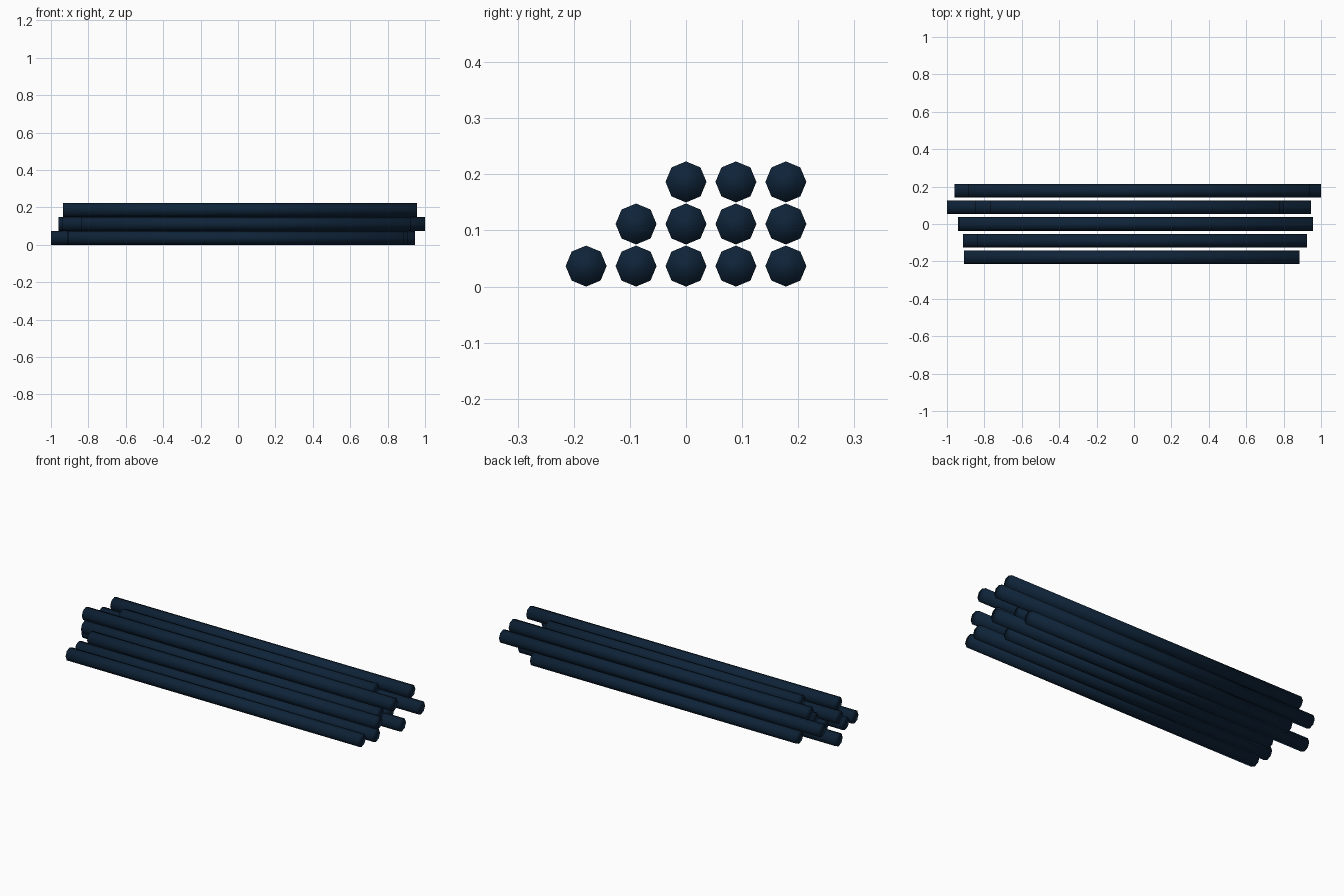
import bpy, bmesh, math
from mathutils import Matrix

cube = bpy.data.objects.get("Cube")
if cube:
    bpy.data.objects.remove(cube, do_unlink=True)

# Dark blue material
navy = bpy.data.materials.new("dark_navy")
navy.use_nodes = True
colour = (0.0045, 0.017, 0.04, 1)
navy.diffuse_color = colour
navy.node_tree.nodes["Principled BSDF"].inputs["Base Color"].default_value = colour

RADIUS = 0.0365
SPACING_Y = 0.089
SPACING_Z = 0.075


def add_pole(name, start, end, y, z):
    """Eight-sided pole lying along x, a corner pointing up."""
    bm = bmesh.new()
    bmesh.ops.create_cone(bm, cap_ends=True, segments=8, radius1=RADIUS,
                          radius2=RADIUS, depth=end - start,
                          matrix=Matrix.Rotation(math.pi / 2, 4, 'Y'))
    # Soft shading that runs over the rims as well
    for face in bm.faces:
        face.smooth = True
    mesh = bpy.data.meshes.new(name)
    bm.to_mesh(mesh)
    bm.free()
    mesh.materials.append(navy)
    pole = bpy.data.objects.new(name, mesh)
    pole.location = ((start + end) / 2, y, z)
    bpy.context.collection.objects.link(pole)


# Stepped stack: start and end of each pole, every row listed from back to front
rows = {
    "bottom": [(-0.82, 0.81), (-1.0, 0.945), (-0.85, 0.79), (-0.915, 0.91), (-0.91, 0.885)],
    "middle": [(-0.96, 1.0), (-0.85, 0.80), (-0.94, 0.87), (-0.84, 0.925)],
    "top": [(-0.885, 0.94), (-0.77, 0.78), (-0.935, 0.957)],
}
for level, (row, poles) in enumerate(rows.items()):
    for i, (start, end) in enumerate(poles):
        add_pole(f"{row}_pole_{i + 1}", start, end,
                 (2 - i) * SPACING_Y, RADIUS + level * SPACING_Z)
